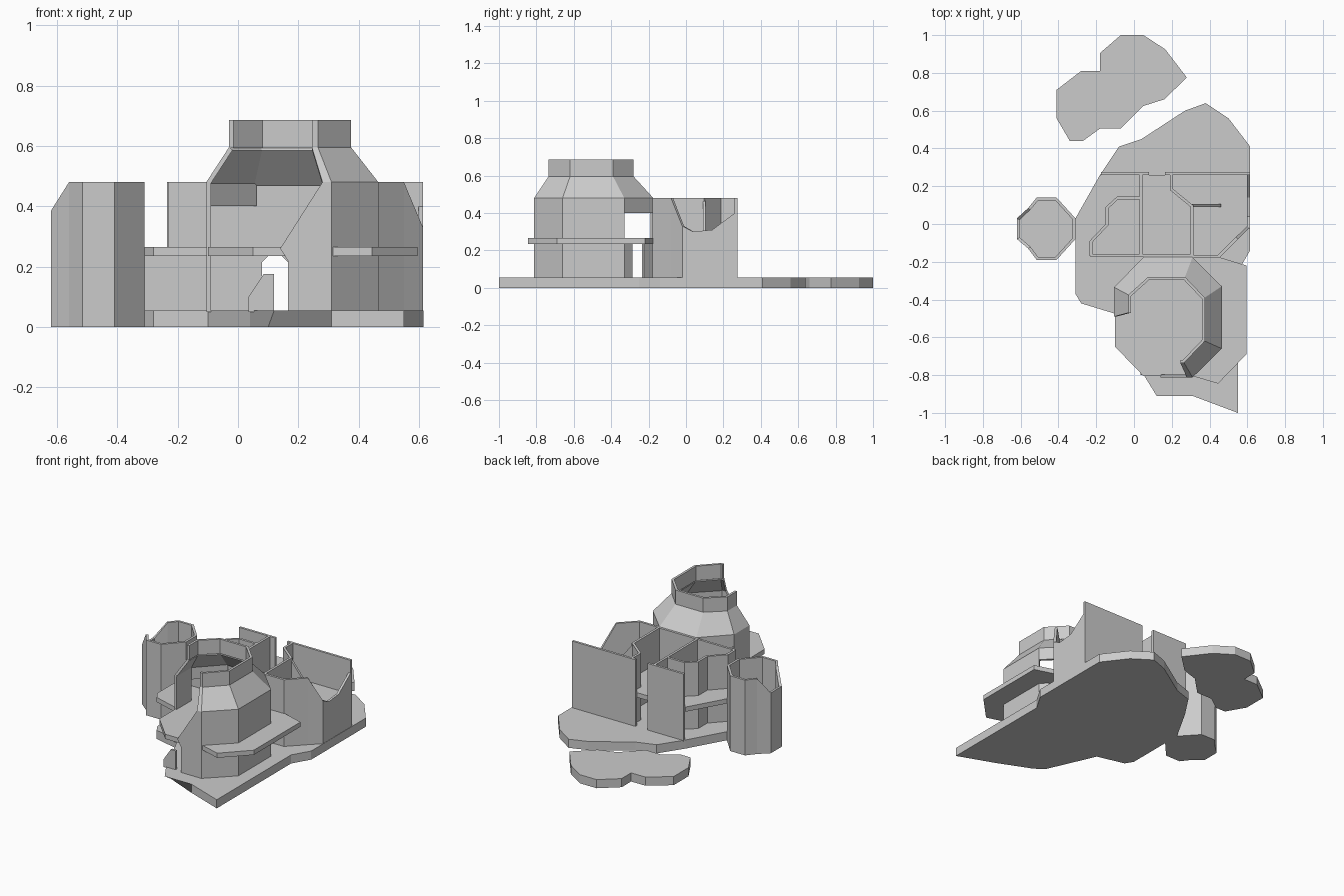
import bpy, bmesh

if "Cube" in bpy.data.objects:
    bpy.data.objects.remove(bpy.data.objects["Cube"])

T = 0.015          # wall thickness
Z0, ZS, ZF, ZT = 0.05, 0.235, 0.265, 0.48   # ground, slab bottom, slab top, wall top


def finish(name, bm):
    me = bpy.data.meshes.new(name)
    bm.to_mesh(me)
    bm.free()
    ob = bpy.data.objects.new(name, me)
    bpy.context.collection.objects.link(ob)
    return ob


def slab(name, top, z0, z1, moved=None):
    """Prism from a plan outline; moved = {index: bottom point}."""
    bm = bmesh.new()
    low = [(moved or {}).get(i, p) for i, p in enumerate(top)]
    a = [bm.verts.new((x, y, z0)) for x, y in low]
    b = [bm.verts.new((x, y, z1)) for x, y in top]
    bm.faces.new(a)
    bm.faces.new(b)
    for i in range(len(a)):
        j = (i + 1) % len(a)
        bm.faces.new((a[i], a[j], b[j], b[i]))
    bmesh.ops.recalc_face_normals(bm, faces=bm.faces)
    return finish(name, bm)


def sheet(name, polys, t=T):
    """Thin shell from 3D polygons, thickened inward."""
    bm = bmesh.new()
    for p in polys:
        bm.faces.new([bm.verts.new(v) for v in p])
    bmesh.ops.remove_doubles(bm, verts=bm.verts, dist=1e-4)
    bm.normal_update()
    ob = finish(name, bm)
    m = ob.modifiers.new("thickness", 'SOLIDIFY')
    m.thickness, m.offset, m.use_even_offset = t, -1, True
    return ob


def strip(lo, hi, z0, z1):
    """Quads between two plan paths; z1 is a number or a list."""
    z = z1 if isinstance(z1, list) else [z1] * len(hi)
    return [[(*lo[i], z0), (*lo[i + 1], z0), (*hi[i + 1], z[i + 1]), (*hi[i], z[i])]
            for i in range(len(lo) - 1)]


def wall(name, path, z0=Z0, z1=ZT):
    return sheet(name, strip(path, path, z0, z1))


def panel(p, q, prof):
    """Flat polygon on the line p-q, profile in (fraction, z)."""
    return [(p[0] + (q[0] - p[0]) * s, p[1] + (q[1] - p[1]) * s, z) for s, z in prof]


# ground slabs
slab("ground_slab", [(-.31, .03), (-.31, -.37), (-.28, -.42), (-.1, -.465), (.04, -.78),
     (.12, -.91), (.31, -.91), (.55, -1), (.55, -.25), (.615, -.14), (.615, .41),
     (.5, .56), (.38, .64), (.27, .6), (.04, .45), (-.08, .41), (-.18, .26)],
     0, .055, {5: (.1, -.82)})
slab("detached_slab", [(-.41, .71), (-.28, .81), (-.18, .81), (-.18, .905), (-.07, 1),
     (.05, 1), (.165, .925), (.28, .775), (.16, .66), (.05, .625), (-.07, .505),
     (-.18, .505), (-.27, .44), (-.34, .44), (-.41, .56)], 0, .055)

# upper floor with the ledge around the tower
slab("upper_floor", [(-.31, .03), (-.31, -.37), (-.28, -.42), (-.1, -.475), (-.1, -.65),
     (.05, -.805), (.31, -.805), (.445, -.845), (.595, -.69), (.595, -.22), (.45, -.175),
     (.6, -.02), (.6, .26), (-.18, .26)], ZS, ZF)

# octagonal tank with a slanted rim on its outer side
tank = [(-.56, -.13), (-.515, -.19), (-.41, -.19), (-.31, -.08), (-.31, .03), (-.41, .14),
        (-.515, .14), (-.56, .085), (-.62, .03), (-.62, -.08), (-.56, -.13)]
wall("tank_wall", tank, 0, [min(ZT, .385 + (x + .62) * 1.6) for x, y in tank])
slab("tank_floor", [(x * .98 - .009, y * .98) for x, y in tank[:-1]], 0, .02)

# tower: lower octagon (A..H) and the smaller collar octagon
A, B, C, D = (.05, -.812), (.31, -.812), (.465, -.66), (.465, -.33)
E, F, G, L = (.31, -.175), (.05, -.175), (-.105, -.335), (-.105, -.49)
b, c, d, e = (.265, -.735), (.375, -.62), (.375, -.39), (.27, -.28)
f, g, k = (.075, -.28), (-.03, -.375), (-.03, -.47)

front = panel((0, -.812), (1, -.812), [(.165, Z0), (.31, Z0), (.31, ZT), (.28, ZT),
              (.14, .26), (.165, .22)])
door = panel(D, E, [(0, Z0), (.28, Z0), (.28, ZS), (.68, ZS), (.68, Z0), (1, Z0),
             (1, ZF), (0, ZF)])
lintels = [panel(p, q, [(0, .4), (1, .4), (1, ZT), (0, ZT)]) for p, q in ((D, E), (F, G))]
sheet("tower_wall", [front, door] + strip([B, C, D], [B, C, D], Z0, ZT) + lintels
      + strip([G, L], [G, L], Z0, ZT))
sheet("tower_door_stub", [panel((0, -.8), (1, -.8), [(.035, .05), (.12, .05), (.12, .175),
      (.085, .175), (.035, .1)])])
rim_lo = [(.28, -.812), B, C, D, E, F, G, L]
rim_hi = [(.245, -.735), b, c, d, e, f, g, k]
sheet("tower_slope", strip(rim_lo, rim_hi, ZT, .595))
wall("tower_collar", rim_hi, .593, .685)

# main building: front wall with doorway
sheet("front_wall", [panel((0, -.175), (1, -.175), [(-.31, Z0), (.08, Z0), (.08, .215),
      (.1, .235), (.145, .235), (.165, .215), (.165, Z0), (.31, Z0), (.31, ZT),
      (-.23, ZT), (-.23, .25), (-.31, .25)])])

# back walls on each side of the gap
wall("back_wall_left", [(.08, .275), (-.175, .275)])
wall("back_wall_right", [(.613, .275), (.165, .275)])

# broken outer wall of the right room
wall("right_wall", [(.31, -.18), (.45, -.18), (.55, -.08), (.613, -.02), (.613, .04),
     (.613, .14), (.613, .275)], Z0, [ZT, ZT, ZT, .33, .3, .31, .41])

# inner walls of the right and left rooms
wall("right_room_wall", [(.19, .27), (.19, .18), (.3, .09), (.3, -.18)])
wall("right_partition", [(.3, .09), (.46, .09)], Z0, [ZT, .28])
wall("left_room_wall", [(.04, .145), (-.09, .145), (-.15, .09), (-.15, 0), (-.235, -.09),
     (-.235, -.17)])
wall("hall_wall", [(.045, -.17), (.045, .27)])
